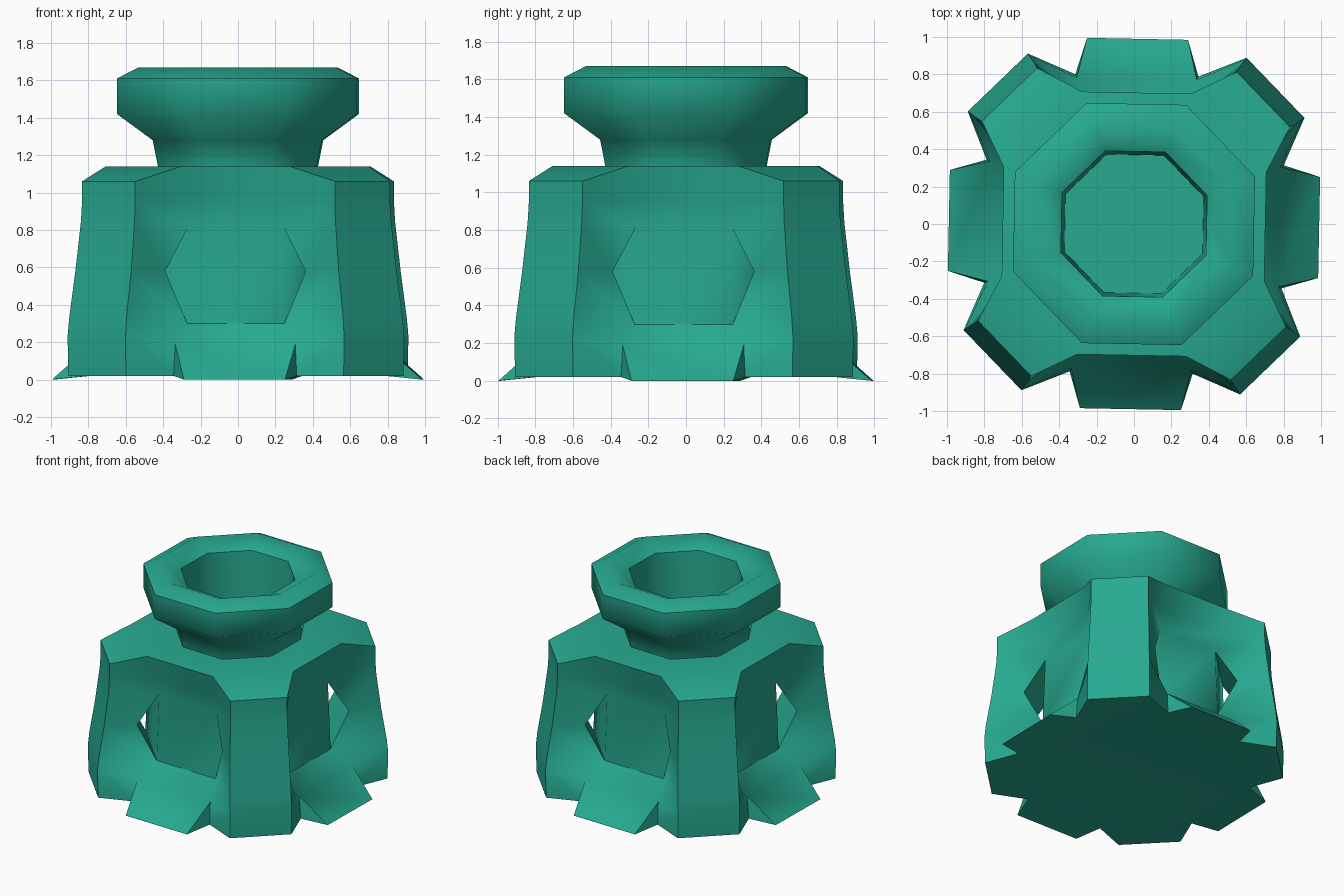
import bpy, bmesh, math
from mathutils import Vector

if "Cube" in bpy.data.objects:
    bpy.data.objects.remove(bpy.data.objects["Cube"])

OFF = math.radians(-1.1)      # slight twist of the whole octagon
STEP = math.pi / 4

mat = bpy.data.materials.new("teal")
mat.diffuse_color = (0.02, 0.40, 0.28, 1)
mat.use_nodes = True
mat.node_tree.nodes["Principled BSDF"].inputs["Base Color"].default_value = mat.diffuse_color


def finish(bm, name, angle):
    bmesh.ops.recalc_face_normals(bm, faces=bm.faces)
    me = bpy.data.meshes.new(name)
    bm.to_mesh(me)
    bm.free()
    ob = bpy.data.objects.new(name, me)
    bpy.context.collection.objects.link(ob)
    me.materials.append(mat)
    bpy.ops.object.select_all(action='DESELECT')
    ob.select_set(True)
    bpy.context.view_layer.objects.active = ob
    bpy.ops.object.shade_smooth_by_angle(angle=math.radians(angle))
    return ob


def ring(bm, r, z):
    return [bm.verts.new((r * math.cos(OFF + STEP * (k + 0.5)),
                          r * math.sin(OFF + STEP * (k + 0.5)), z)) for k in range(8)]


def pair(bm, k, d, hw, z):
    """Two points across side k of the octagon: distance out, half width, height."""
    a = OFF + STEP * (k + 1)
    out = Vector((math.cos(a), math.sin(a), 0)) * d
    side = Vector((-math.sin(a), math.cos(a), 0)) * hw
    up = Vector((0, 0, z))
    return bm.verts.new(out - side + up), bm.verts.new(out + side + up)


# Body: octagonal core, four diagonal handle pillars, four flared feet
bm = bmesh.new()
core = [ring(bm, r, z) for r, z in
        [(0.86, 0.02), (0.84, 0.19), (0.68, 0.30), (0.66, 0.82), (0.70, 0.95), (0.76, 1.14), (0.46, 1.14)]]
bm.faces.new(core[0])

pillar_outer = [(1.045, 0.222, 0.02), (1.05, 0.223, 0.23), (1.04, 0.221, 0.33), (1.0, 0.215, 0.58),
                (0.967, 0.207, 0.84), (0.96, 0.205, 0.95), (0.96, 0.205, 1.06)]

for k in range(8):
    edge = [(c[k], c[(k + 1) % 8]) for c in core]
    bm.faces.new((*edge[5], edge[6][1], edge[6][0]))          # shoulder
    bm.faces.new((*edge[2], edge[3][1], edge[3][0]))          # core wall
    if k % 2:
        # plain side with flared foot
        for i in (1, 3, 4):
            bm.faces.new((*edge[i], edge[i + 1][1], edge[i + 1][0]))
        lip = pair(bm, k, 0.99, 0.27, 0.0)
        bm.faces.new((*edge[1], lip[1], lip[0]))
        bm.faces.new((*edge[0], lip[1], lip[0]))
        for s in (0, 1):
            bm.faces.new((edge[0][s], edge[1][s], lip[s]))
    else:
        # pillar, free of the core wall in its middle
        mid = pair(bm, k, 0.765, 0.234, 0.58)
        inner = edge[:3] + [mid] + edge[3:6]
        outer = [pair(bm, k, *p) for p in pillar_outer]
        for i in range(6):
            bm.faces.new((*outer[i], outer[i + 1][1], outer[i + 1][0]))
            for s in (0, 1):
                bm.faces.new((inner[i][s], outer[i][s], outer[i + 1][s], inner[i + 1][s]))
        for i in (2, 3):
            bm.faces.new((*inner[i], inner[i + 1][1], inner[i + 1][0]))
        for i in (0, 6):
            bm.faces.new((*inner[i], outer[i][1], outer[i][0]))
finish(bm, "body", 50)

# Neck with flared collar and hollow mouth
bm = bmesh.new()
neck = [ring(bm, r, z) for r, z in
        [(0.46, 1.14), (0.49, 1.28), (0.695, 1.42), (0.695, 1.61), (0.57, 1.67), (0.42, 1.60), (0.40, 1.16)]]
for a, b in zip(neck, neck[1:]):
    for k in range(8):
        j = (k + 1) % 8
        bm.faces.new((a[k], a[j], b[j], b[k]))
bm.faces.new(neck[-1])
finish(bm, "neck_collar", 60)
